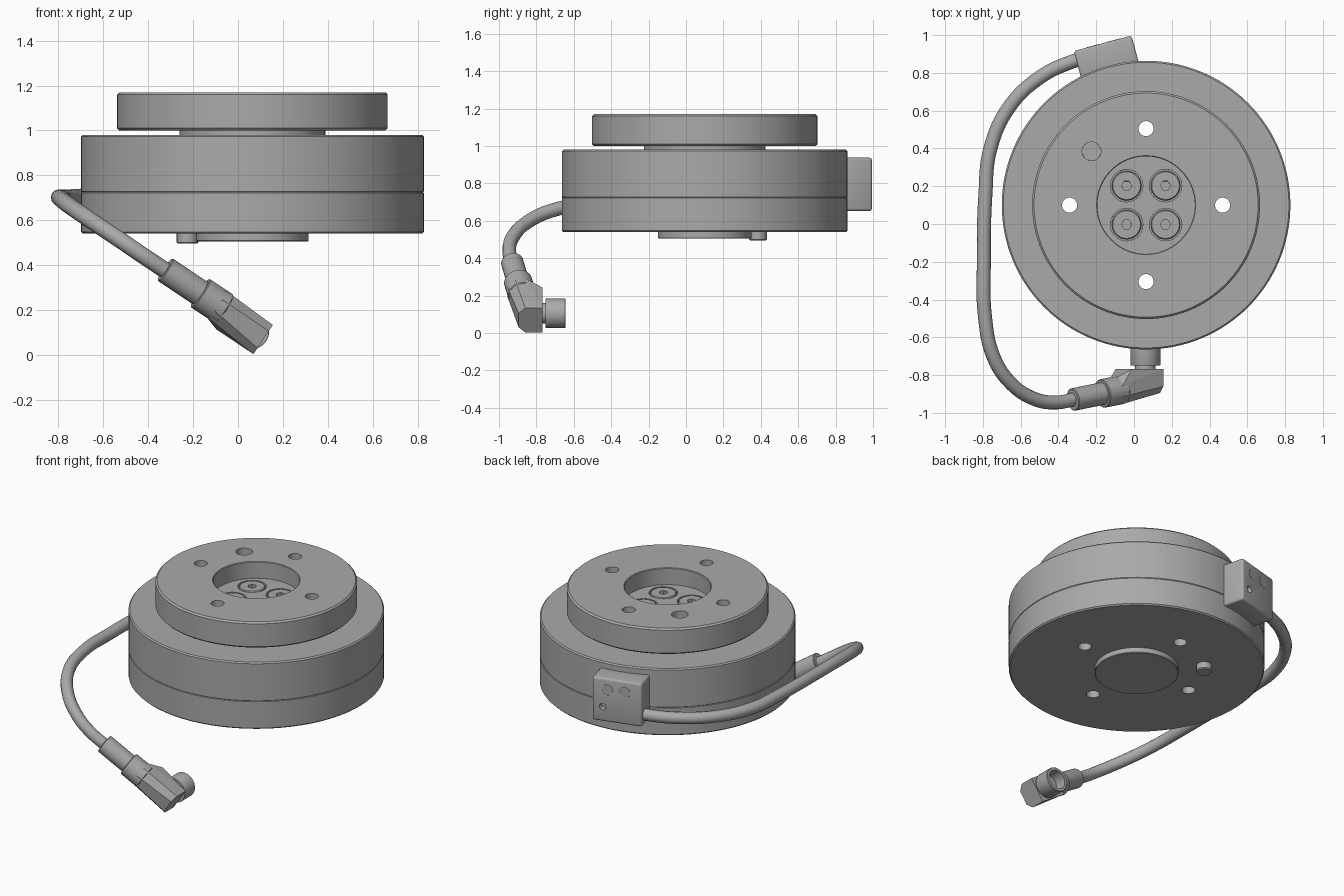
import bpy, bmesh, math
from mathutils import Vector, Matrix

cube = bpy.data.objects.get("Cube")
if cube:
    bpy.data.objects.remove(cube)

grey = bpy.data.materials.new("neutral grey")
grey.use_nodes = True
COLOUR = (0.4, 0.4, 0.4, 1)
grey.diffuse_color = COLOUR
grey.node_tree.nodes["Principled BSDF"].inputs["Base Color"].default_value = COLOUR

CX, CY = 0.064, 0.10
Z = Vector((0, 0, 1))


def finish(name, bm, smooth=True):
    bmesh.ops.recalc_face_normals(bm, faces=bm.faces)
    mesh = bpy.data.meshes.new(name)
    bm.to_mesh(mesh)
    bm.free()
    mesh.materials.append(grey)
    obj = bpy.data.objects.new(name, mesh)
    bpy.context.collection.objects.link(obj)
    if smooth:
        shade(obj)
    return obj


def shade(obj):
    bpy.ops.object.select_all(action='DESELECT')
    obj.select_set(True)
    bpy.context.view_layer.objects.active = obj
    bpy.ops.object.shade_smooth_by_angle(angle=math.radians(30))


def lathe(name, profile, origin, axis=Z, sides=96):
    """Spin a closed (radius, height) outline about an axis."""
    bm = bmesh.new()
    turn = axis.to_track_quat('Z', 'Y').to_matrix().to_4x4()
    place = Matrix.Translation(origin) @ turn
    rings = []
    for r, h in profile:
        if r == 0:
            rings.append([bm.verts.new(place @ Vector((0, 0, h)))] * sides)
        else:
            rings.append([bm.verts.new(place @ Vector((r * math.cos(a), r * math.sin(a), h)))
                          for a in (2 * math.pi * i / sides for i in range(sides))])
    for low, high in zip(rings, rings[1:]):
        for i in range(sides):
            j = (i + 1) % sides
            bm.faces.new(dict.fromkeys((low[i], low[j], high[j], high[i])))
    return finish(name, bm)


def disc(name, r, z0, z1, origin, axis=Z, sides=48, edge=0.004):
    return lathe(name, [(0, z0), (r - edge, z0), (r, z0 + edge),
                        (r, z1 - edge), (r - edge, z1), (0, z1)], origin, axis, sides)


def cut(obj, cutters):
    for c in cutters:
        c.hide_render = True
        mod = obj.modifiers.new("hole", 'BOOLEAN')
        mod.operation, mod.solver, mod.object = 'DIFFERENCE', 'EXACT', c
        bpy.context.view_layer.objects.active = obj
        bpy.ops.object.modifier_apply(modifier=mod.name)
        bpy.data.objects.remove(c)
    shade(obj)


def hole(r, z0, z1, x, y, sides=32):
    return disc("hole_cutter", r, z0, z1, (x, y, 0), sides=sides, edge=0.0001)


centre = Vector((CX, CY, 0))
R = 0.764
bolts = [(CX + 0.405 * c, CY + 0.405 * s) for c, s in ((1, 0), (0, 1), (-1, 0), (0, -1))]
PIN = (-0.225, 0.385)

# Main housing with a fine seam round its side
housing = lathe("housing", [(0, 0.54), (R - 0.008, 0.54), (R, 0.548), (R, 0.722), (R - 0.003, 0.725),
                            (R, 0.728), (R, 0.972), (R - 0.008, 0.98), (0, 0.98)], centre, sides=128)
cut(housing, [hole(0.04, 0.4, 1.1, x, y) for x, y in bolts])

# Neck and boss
disc("neck", 0.325, 0.97, 1.01, centre, sides=96)
disc("bottom_boss", 0.25, 0.505, 0.55, centre, sides=96)
disc("locating_pin", 0.048, 0.495, 0.55, (*PIN, 0), sides=24, edge=0.006)

# Top flange with its centre recess
flange = lathe("top_flange", [(0, 1.0), (0.593, 1.0), (0.603, 1.01), (0.603, 1.16), (0.593, 1.17),
                              (0.262, 1.17), (0.258, 1.166), (0.258, 1.06), (0, 1.06)], centre, sides=128)
screws = [(CX + sx * 0.103, CY + sy * 0.103) for sx in (-1, 1) for sy in (-1, 1)]
cut(flange, [hole(0.04, 0.9, 1.3, x, y) for x, y in bolts]
    + [hole(0.05, 1.07, 1.3, *PIN)]
    + [hole(0.086, 1.03, 1.1, x, y) for x, y in screws])

# Recess screws with hexagon sockets
for i, (x, y) in enumerate(screws):
    head = disc(f"recess_screw_{i + 1}", 0.078, 1.02, 1.062, (x, y, 0), edge=0.005)
    cut(head, [hole(0.027, 1.04, 1.1, x, y, sides=6)])

# Terminal box on the rear of the housing
out = Vector((-0.259, 0.966, 0)).normalized()
side = Vector((out.y, -out.x, 0))
basis = Matrix((side, out, Z)).transposed().to_4x4()
bm = bmesh.new()
bmesh.ops.create_cube(bm, size=1, matrix=Matrix.Translation(centre + out * 0.797 + Z * 0.795)
                      @ basis @ Matrix.Diagonal((0.316, 0.18, 0.285, 1)))
bmesh.ops.bevel(bm, geom=list(bm.edges), offset=0.014, segments=3, profile=0.5, affect='EDGES')
box = finish("terminal_box", bm)
face = centre + out * 0.887
cut(box, [disc("hole_cutter", 0.022, -0.04, 0.05, face + side * 0.09 + Z * 0.75, out, 24, 0.0001)])
for i, offset in enumerate((0.06, -0.05)):
    disc(f"indicator_{i + 1}", 0.035, -0.01, 0.001, face + side * offset + Z * 0.865, out, 32, 0.0005)

# Cable sweeping from the box to the plug
points = [(-0.25, 0.88, 0.72), (-0.34, 0.855, 0.715), (-0.5, 0.775, 0.71), (-0.66, 0.62, 0.705),
          (-0.76, 0.4, 0.70), (-0.787, 0.15, 0.70), (-0.795, -0.2, 0.70), (-0.79, -0.48, 0.695),
          (-0.745, -0.70, 0.66), (-0.65, -0.845, 0.595), (-0.53, -0.925, 0.515),
          (-0.42, -0.945, 0.44), (-0.30, -0.925, 0.36)]
curve = bpy.data.curves.new("cable", 'CURVE')
curve.dimensions = '3D'
curve.bevel_depth, curve.bevel_resolution, curve.resolution_u = 0.037, 4, 8
curve.use_fill_caps = True
spline = curve.splines.new('BEZIER')
spline.bezier_points.add(len(points) - 1)
for bp, p in zip(spline.bezier_points, points):
    bp.co = p
    bp.handle_left_type = bp.handle_right_type = 'AUTO'
curve.materials.append(grey)
bpy.context.collection.objects.link(bpy.data.objects.new("cable", curve))

# Plug sleeve and collar along the plug axis
along = Vector((0.83, 0.17, -0.555)).normalized()
start = Vector((-0.325, -0.93, 0.38))
disc("plug_sleeve", 0.06, 0, 0.25, start, along, 32)
disc("plug_collar", 0.076, 0.19, 0.32, start, along, 32)

# Angled plug body, hulled from a round section to a chamfered end
bm = bmesh.new()
neck = start + along * 0.28
across = Vector((0.555, 0, 0.83)).normalized()
third = along.cross(across).normalized()
for i in range(8):
    a = math.pi * (i + 0.5) / 4
    bm.verts.new(neck + 0.079 * (across * math.cos(a) + third * math.sin(a)))
slope = Vector((0.83, 0, -0.555)).normalized()
tip = Vector((0.112, 0, 0.068))
for back, rear in ((0, -0.768), (0.2, -0.768)):
    for s in (-1, 1):
        bm.verts.new(tip - slope * back + across * s * 0.078 + Vector((0, rear, 0)))
for s in (-1, 1):
    bm.verts.new(tip + across * s * 0.078 + Vector((0, -0.86, 0)))
    bm.verts.new(tip + across * s * 0.045 + Vector((0, -0.895, 0)))
hull = bmesh.ops.convex_hull(bm, input=list(bm.verts))
bmesh.ops.delete(bm, geom=[v for v in bm.verts if not v.link_faces], context='VERTS')
bmesh.ops.dissolve_limit(bm, angle_limit=0.03, verts=list(bm.verts), edges=list(bm.edges))
finish("plug_body", bm, smooth=False)

# Hollow coupling ring facing the housing
mouth = Vector((0.06, -0.77, 0.105))
back = Vector((0, 1, 0))
disc("coupling_neck", 0.055, -0.02, 0.04, mouth, back, 32)
lathe("coupling_ring", [(0, 0.02), (0.077, 0.02), (0.079, 0.024), (0.079, 0.123), (0.076, 0.126),
                        (0.06, 0.126), (0.06, 0.05), (0, 0.05)], mouth, back, 48)
